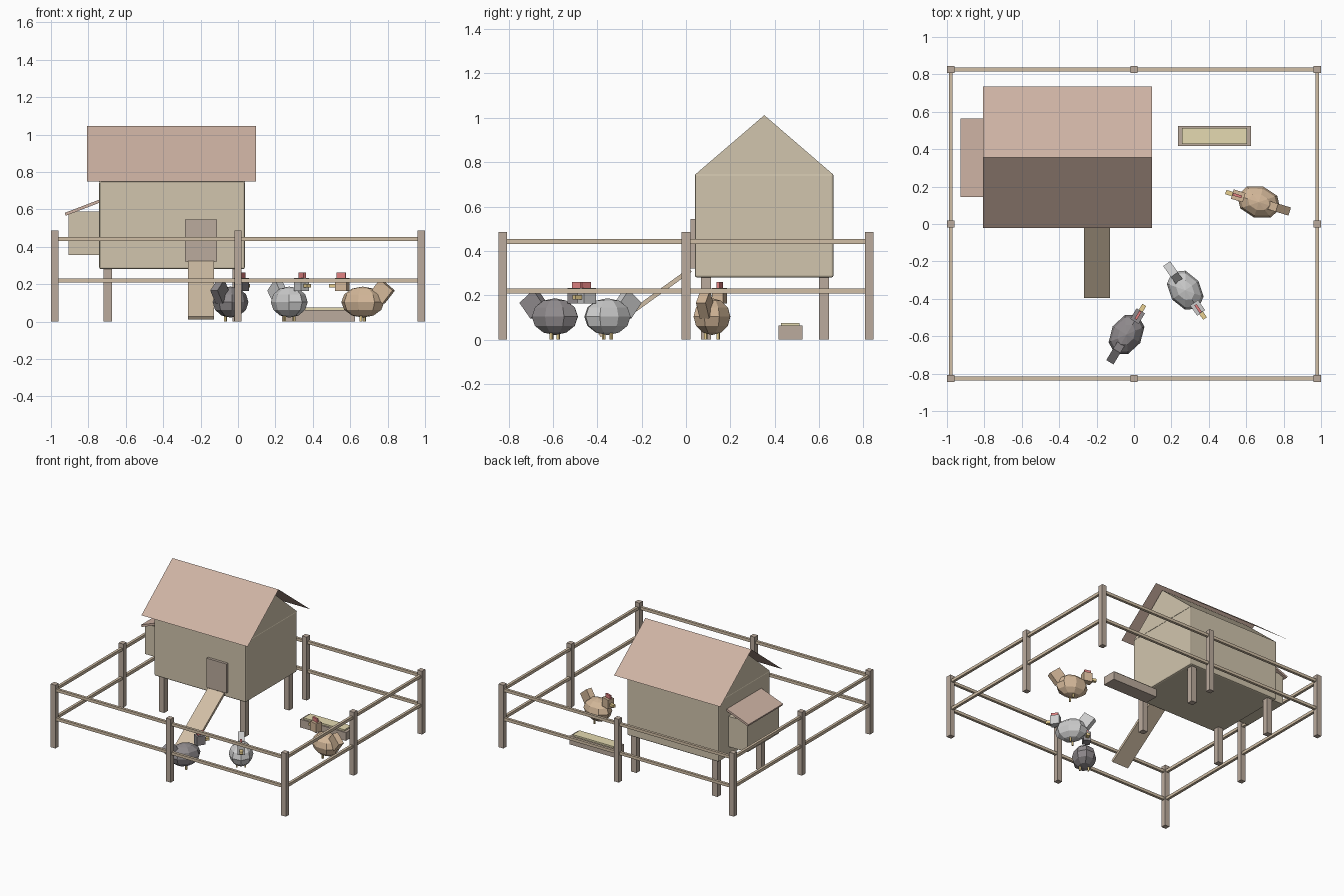
import bpy, bmesh
from math import radians, atan2, hypot
from mathutils import Matrix, Vector

if "Cube" in bpy.data.objects:
    bpy.data.objects.remove(bpy.data.objects["Cube"])


def mat(name, r, g, b):
    m = bpy.data.materials.new(name)
    m.diffuse_color = (r, g, b, 1)
    m.use_nodes = True
    m.node_tree.nodes["Principled BSDF"].inputs["Base Color"].default_value = m.diffuse_color
    return m


WALL = mat("wall_paint", .64, .56, .42)
ROOF = mat("roof_red", .62, .45, .37)
WOOD = mat("fence_wood", .50, .41, .34)
PLANK = mat("plank", .64, .52, .38)
GRAIN = mat("grain", .78, .70, .44)
RED = mat("comb_red", .75, .22, .22)
YELLOW = mat("beak_yellow", .80, .62, .28)
BROWN = mat("brown_feather", .66, .48, .32)
WHITE = mat("white_feather", .85, .85, .83)
DARK = mat("dark_feather", .28, .26, .27)


def finish(name, bm, m, matrix=Matrix()):
    me = bpy.data.meshes.new(name)
    bm.to_mesh(me)
    bm.free()
    me.materials.append(m)
    ob = bpy.data.objects.new(name, me)
    ob.matrix_world = matrix
    bpy.context.collection.objects.link(ob)
    return ob


def box(name, c, s, m, tilt=Matrix(), base=Matrix()):
    bm = bmesh.new()
    bmesh.ops.create_cube(bm, size=1)
    bmesh.ops.scale(bm, vec=s, verts=bm.verts)
    return finish(name, bm, m, base @ Matrix.Translation(c) @ tilt)


def span(name, x, y, z, m):
    """Box from its min/max ranges."""
    return box(name, [(a + b) / 2 for a, b in (x, y, z)], [b - a for a, b in (x, y, z)], m)


def extrude_x(name, profile, x0, x1, m, closed):
    """Sweep a (y, z) profile along x; open profiles give sheets."""
    bm = bmesh.new()
    a = [bm.verts.new((x0, y, z)) for y, z in profile]
    b = [bm.verts.new((x1, y, z)) for y, z in profile]
    n = len(profile)
    for i in range(n if closed else n - 1):
        j = (i + 1) % n
        bm.faces.new((a[i], b[i], b[j], a[j]))
    if closed:
        bm.faces.new(a)
        bm.faces.new(b)
    bmesh.ops.recalc_face_normals(bm, faces=bm.faces)
    if not closed and bm.faces[:][0].normal.z < 0:
        bmesh.ops.reverse_faces(bm, faces=bm.faces)
    return finish(name, bm, m)


# Fence posts and rails
FX, FY = .98, .826
for i in (-1, 0, 1):
    for j in (-1, 0, 1):
        if i or j:
            box("fence_post", (i * FX, j * FY, .243), (.04, .04, .486), WOOD)
for z in (.22, .442):
    for s in (-1, 1):
        box("fence_rail_long", (0, s * FY, z), (2 * FX, .02, .022), PLANK)
        box("fence_rail_side", (s * FX, 0, z), (.02, 2 * FY, .022), PLANK)

# Coop body, gable and thin roof sheets
body = span("coop_body", (-.742, .037), (.04, .665), (.28, .75), WALL)
bev = body.modifiers.new("bevel", "BEVEL")
bev.width, bev.segments = .01, 2
extrude_x("coop_gable", [(.042, .745), (.663, .745), (.353, 1.012)], -.742, .037, WALL, True)
extrude_x("coop_roof", [(-.022, .75), (.355, 1.046), (.735, .75)], -.806, .097, ROOF, False)
for x in (-.697, -.008):
    for y in (.09, .623):
        box("coop_leg", (x, y, .145), (.045, .045, .29), WOOD)

# Door and ramp
span("coop_door", (-.283, -.112), (.02, .045), (.32, .545), WOOD)
low, high = Vector((0, -.39, .02)), Vector((0, .02, .315))
d = high - low
box("ramp", (low + high) / 2 + Vector((-.197, 0, 0)), (.14, d.length, .02), PLANK,
    Matrix.Rotation(atan2(d.z, d.y), 4, "X"))

# Nest box with slanted lid
span("nest_box", (-.905, -.735), (.165, .545), (.355, .588), WALL)
box("nest_lid", (-.828, .355, .61), (.205, .42, .016), ROOF, Matrix.Rotation(radians(-21), 4, "Y"))

# Feed trough
span("trough", (.236, .625), (.417, .525), (0, .063), WOOD)
span("trough_grain", (.257, .604), (.429, .512), (.05, .075), GRAIN)


# Hens, modelled facing +x then placed
def hen(tag, x, y, heading, m):
    base = Matrix.Translation((x, y, 0)) @ Matrix.Rotation(radians(heading), 4, "Z")
    bm = bmesh.new()
    bmesh.ops.create_uvsphere(bm, u_segments=8, v_segments=6, radius=1)
    bmesh.ops.scale(bm, vec=(.12, .086, .083), verts=bm.verts)
    bmesh.ops.translate(bm, vec=(0, 0, .104), verts=bm.verts)
    finish(tag + "_hen_body", bm, m, base)
    box(tag + "_hen_head", (.115, 0, .198), (.066, .052, .07), m, base=base)
    box(tag + "_hen_beak", (.162, 0, .192), (.045, .024, .02), YELLOW, base=base)
    box(tag + "_hen_comb", (.12, 0, .244), (.05, .014, .034), RED, base=base)
    box(tag + "_hen_tail", (-.109, 0, .16), (.092, .045, .09), m,
        Matrix.Rotation(radians(-39), 4, "Y"), base)
    for s in (-1, 1):
        box(tag + "_hen_leg", (0, s * .03, .02), (.012, .012, .04), YELLOW, base=base)


hen("brown", .667, .117, 163, BROWN)
hen("white", .274, -.354, -55, WHITE)
hen("dark", -.04, -.591, 59, DARK)
